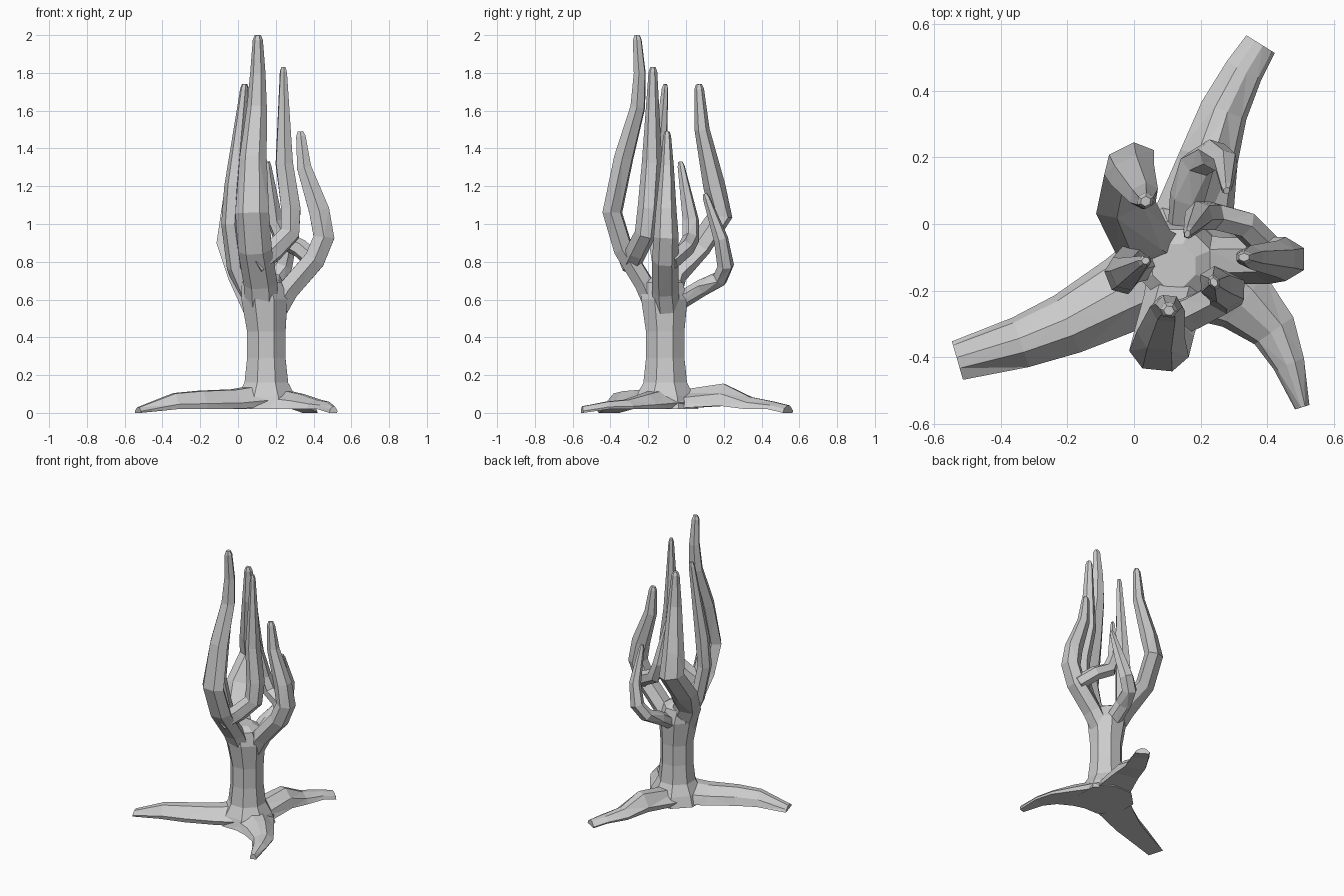
import bpy, bmesh, math
from mathutils import Vector

if "Cube" in bpy.data.objects:
    bpy.data.objects.remove(bpy.data.objects["Cube"])


def skin(name, rings):
    """Closed flat-faced tube through equal-sized rings."""
    bm = bmesh.new()
    loops = [[bm.verts.new(p) for p in ring] for ring in rings]
    n = len(loops[0])
    for a, b in zip(loops, loops[1:]):
        for i in range(n):
            j = (i + 1) % n
            bm.faces.new((a[i], a[j], b[j], b[i]))
    bm.faces.new(loops[0][::-1])
    bm.faces.new(loops[-1])
    bmesh.ops.triangulate(bm, faces=bm.faces[:])
    bmesh.ops.recalc_face_normals(bm, faces=bm.faces[:])
    me = bpy.data.meshes.new(name)
    bm.to_mesh(me)
    bm.free()
    ob = bpy.data.objects.new(name, me)
    bpy.context.collection.objects.link(ob)
    return ob


def along(pts):
    """Point, tangent and length fraction at each path point."""
    total = sum((b - a).length for a, b in zip(pts, pts[1:]))
    run = 0
    for i, p in enumerate(pts):
        prev, nxt = pts[max(i - 1, 0)], pts[min(i + 1, len(pts) - 1)]
        run += (p - prev).length
        yield p, (nxt - prev).normalized(), run / total


def limb(name, outward, wide, thick, *path):
    """Six-sided limb, flattened along outward, tapering over its upper half."""
    ref = Vector((*outward, 0)).normalized()
    rings = []

    def ring(p, t, w, h):
        across = t.cross(ref).normalized()
        out = across.cross(t)
        rings.append([p + across * math.cos(k * math.pi / 3) * w + out * math.sin(k * math.pi / 3) * h
                      for k in range(6)])

    for p, t, u in along([Vector(q) for q in path]):
        w = wide / 2 * min(1.0, 1.5 - 1.2 * u)
        h = thick / 1.8 * min(1.0, 1.75 - 1.3 * u)
        if u > .99:  # blunt bevelled tip
            ring(p - t * .025, t, w, h)
            w, h = w * .6, h * .6
        ring(p, t, w, h)
    return skin(name, rings)


def root(name, w0, w1, *path):
    """Flat-bottomed root; path gives x, y and crest height."""
    rings = []
    crest = [q[2] for q in path]
    for (p, t, u), top in zip(along([Vector((q[0], q[1], 0)) for q in path]), crest):
        side = Vector((-t.y, t.x, 0)) * (w0 + (w1 - w0) * u ** .7)
        low = 0 if u > .99 else .02 + max(0, top - .12) * .5
        profile = ((-.5, 0), (-.4, .55), (-.08, 1), (.2, .97), (.5, .3), (.45, 0))
        rings.append([p + side * s + Vector((0, 0, low + (top - low) * f)) for s, f in profile])
    return skin(name, rings)


# Trunk, flared at foot and crown
trunk = skin("tree", [[(.15 - c + r * math.cos(k * math.pi / 4 + .39), -.11 - c / 2 + r * math.sin(k * math.pi / 4 + .39), z)
                       for k in range(8)]
                      for z, r, c in ((.02, .19, 0), (.09, .165, 0), (.16, .125, 0), (.29, .11, 0),
                                      (.43, .11, 0), (.60, .132, .01), (.69, .115, .025), (.72, .07, .03))])

# Main limbs
front_limb = limb("front_limb", (-.1, -1), .18, .10,
                  (.13, -.14, .50), (.12, -.22, .68), (.09, -.33, .86), (.075, -.39, 1.06),
                  (.08, -.33, 1.35), (.10, -.255, 1.62), (.105, -.245, 1.8), (.105, -.26, 2))
right_limb = limb("right_limb", (1, 0), .14, .115,
                  (.19, -.10, .52), (.265, -.11, .65), (.405, -.11, .81), (.455, -.105, .93),
                  (.43, -.105, 1.07), (.35, -.10, 1.3), (.33, -.10, 1.49))
back_left_limb = limb("back_left_limb", (-.5, 1), .18, .10,
                      (.11, -.10, .55), (.03, -.06, .72), (-.035, .07, .88), (-.015, .185, 1.05),
                      (-.005, .15, 1.2), (.03, .085, 1.5), (.035, .068, 1.74))

# Smaller limbs
left_limb = limb("left_limb", (-1, -.4), .12, .085,
                 (.06, -.10, .60), (-.01, -.12, .77), (-.04, -.155, 1), (-.025, -.15, 1.2), (.035, -.11, 1.74))
front_right_limb = limb("front_right_limb", (.6, -1), .12, .10,
                        (.09, -.30, .78), (.19, -.26, .86), (.275, -.215, .95),
                        (.28, -.20, 1.08), (.245, -.18, 1.32), (.24, -.175, 1.83))
inner_twig = limb("inner_twig", (.3, 1), .10, .08,
                  (.41, -.08, .80), (.33, 0, .87), (.235, .025, .92), (.195, .025, 1.02), (.16, -.03, 1.33))
back_twig = limb("back_twig", (.3, 1), .11, .08,
                 (.15, -.05, .58), (.16, .08, .66), (.19, .18, .71), (.24, .21, .78),
                 (.275, .185, .92), (.278, .10, 1.16))

# Roots
left_root = root("left_root", .30, .12, (.12, -.13, .15), (-.03, -.21, .125), (-.2, -.3, .118),
                 (-.34, -.355, .105), (-.53, -.41, .03))
back_root = root("back_root", .28, .10, (.15, -.10, .11), (.225, .2, .155), (.27, .34, .085),
                 (.33, .46, .06), (.38, .54, .04))
front_right_root = root("front_right_root", .32, .045, (.2, -.14, .13), (.33, -.23, .10),
                        (.42, -.32, .07), (.465, -.42, .06), (.505, -.55, .035))
parts = [front_limb, right_limb, back_left_limb, left_limb, front_right_limb,
         inner_twig, back_twig, left_root, back_root, front_right_root]

# Fuse all parts into one clean surface
for part in parts:
    mod = trunk.modifiers.new("fuse_" + part.name, 'BOOLEAN')
    mod.operation = 'UNION'
    mod.solver = 'EXACT'
    mod.object = part
bpy.context.view_layer.update()
fused = bpy.data.meshes.new_from_object(trunk.evaluated_get(bpy.context.evaluated_depsgraph_get()))
trunk.modifiers.clear()
trunk.data = fused
for part in parts:
    bpy.data.objects.remove(part)
